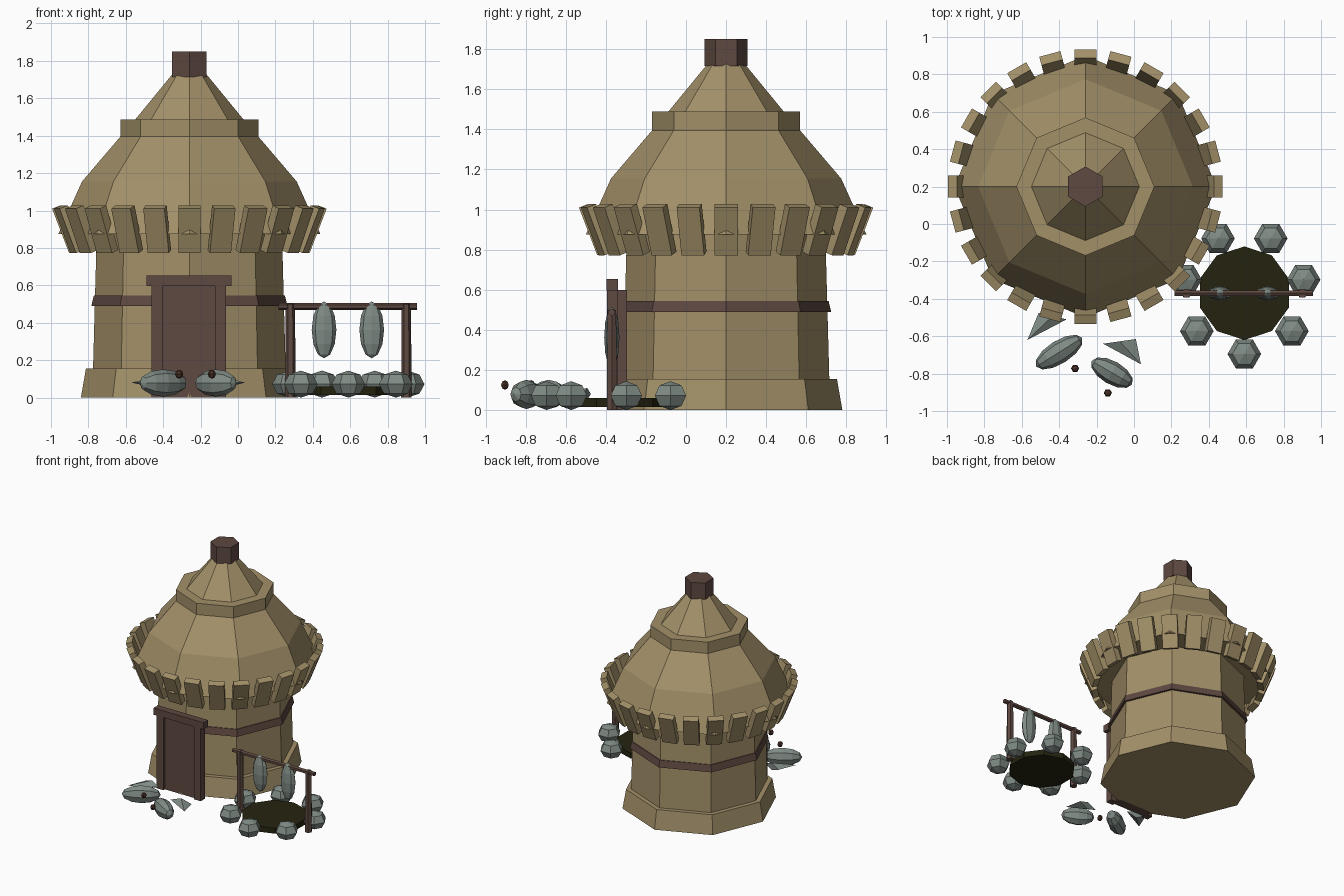
import bpy, bmesh, math
from mathutils import Matrix, Vector

if "Cube" in bpy.data.objects:
    bpy.data.objects.remove(bpy.data.objects["Cube"])


def material(name, rgb):
    m = bpy.data.materials.new(name)
    m.diffuse_color = (*rgb, 1)
    m.use_nodes = True
    m.node_tree.nodes["Principled BSDF"].inputs["Base Color"].default_value = m.diffuse_color
    return m


TAN = material("straw_tan", (0.365, 0.28, 0.14))
BROWN = material("dark_wood", (0.112, 0.065, 0.052))
GREY = material("stone_grey", (0.215, 0.26, 0.235))
POOL = material("pool_dark", (0.018, 0.017, 0.005))
EYE = material("bead_brown", (0.07, 0.032, 0.022))


def finish(name, bm, mat, matrix):
    bmesh.ops.recalc_face_normals(bm, faces=bm.faces)
    bm.transform(matrix)
    me = bpy.data.meshes.new(name)
    bm.to_mesh(me)
    bm.free()
    me.materials.append(mat)
    ob = bpy.data.objects.new(name, me)
    bpy.context.collection.objects.link(ob)
    return ob


def lathe(name, profile, n, mat, matrix=Matrix(), phase=0.0):
    """Spin (radius, z) points into an n-sided closed solid."""
    bm = bmesh.new()
    rings = []
    for r, z in profile:
        if r == 0:
            rings.append([bm.verts.new((0, 0, z))])
        else:
            rings.append([bm.verts.new((r * math.cos(phase + math.tau * i / n),
                                        r * math.sin(phase + math.tau * i / n), z))
                          for i in range(n)])
    for a, b in zip(rings, rings[1:]):
        for i in range(n):
            j = (i + 1) % n
            if len(a) == 1:
                bm.faces.new((a[0], b[j], b[i]))
            elif len(b) == 1:
                bm.faces.new((a[i], a[j], b[0]))
            else:
                bm.faces.new((a[i], a[j], b[j], b[i]))
    for ring in (rings[0], rings[-1]):
        if len(ring) > 1:
            bm.faces.new(ring)
    return finish(name, bm, mat, matrix)


def ball(name, scale, n, rings, mat, matrix):
    prof = [(0, -1)] + [(math.sin(math.pi * k / rings), -math.cos(math.pi * k / rings))
                        for k in range(1, rings)] + [(0, 1)]
    return lathe(name, prof, n, mat, matrix @ Matrix.Diagonal((*scale, 1)))


def box(name, size, mat, matrix):
    bm = bmesh.new()
    bmesh.ops.create_cube(bm, size=1)
    return finish(name, bm, mat, matrix @ Matrix.Diagonal((*size, 1)))


def at(x, y, z=0.0):
    return Matrix.Translation((x, y, z))


def rot(deg, axis):
    return Matrix.Rotation(math.radians(deg), 4, axis)


# Hut body
hut = at(-0.26, 0.2)
lathe("base_plinth", [(0.58, 0), (0.553, 0.155)], 8, TAN, hut)
lathe("wall", [(0.52, 0.01), (0.515, 0.155), (0.495, 0.885)], 8, TAN, hut)
lathe("wall_band", [(0.524, 0.49), (0.511, 0.545)], 8, BROWN, hut)

# Roof in stepped tiers with a chimney cap
lathe("roof", [(0.70, 0.875), (0.574, 1.155), (0.365, 1.40)], 8, TAN, hut)
lathe("roof_collar", [(0.369, 1.39), (0.369, 1.488)], 8, TAN, hut)
lathe("roof_peak", [(0.295, 1.48), (0.09, 1.73)], 8, TAN, hut)
lathe("roof_cap", [(0.107, 1.715), (0.107, 1.85)], 6, BROWN, hut, math.pi / 2)

# Ring of eave planks leaning outward at the top
for i in range(24):
    box(f"eave_plank_{i}", (0.05, 0.117, 0.255), TAN,
        hut @ rot(15 * i, 'Z') @ at(0.665, 0, 0.90) @ rot(21, 'Y'))

# Door
box("door_panel", (0.30, 0.08, 0.60), BROWN, at(-0.263, -0.335, 0.30))
for s in (-1, 1):
    box("door_post", (0.06, 0.055, 0.60), BROWN, at(-0.263 + s * 0.17, -0.367, 0.30))
box("door_lintel", (0.455, 0.058, 0.056), BROWN, at(-0.263, -0.367, 0.625))

# Pool with a ring of stones
pool = at(0.59, -0.37)
lathe("pool", [(0.25, 0.015), (0.25, 0.06)], 10, POOL, pool, math.pi / 2)
for i in range(7):
    a = math.radians(-90 + i * 360 / 7)
    ball(f"pool_stone_{i}", (0.09, 0.09, 0.072), 6, 4, GREY,
         pool @ at(0.325 * math.cos(a), 0.325 * math.sin(a), 0.072))

# Drying rack
for x in (0.28, 0.90):
    lathe("rack_post", [(0.028, 0), (0.025, 0.5)], 6, BROWN, at(x, -0.37))
lathe("rack_beam", [(0.018, -0.37), (0.018, 0.37)], 6, BROWN,
      at(0.587, -0.37, 0.487) @ rot(90, 'Y'))
for x in (0.46, 0.715):
    ball("hanging_fish", (0.066, 0.038, 0.152), 8, 6, GREY, at(x, -0.37, 0.362))


# Fish on the ground, each with a flat pointed tail and a bead eye
def tail(name, tip, a, b, z):
    mid = (Vector(a) + Vector(b)) / 2
    bm = bmesh.new()
    t, p, q, u, d = [bm.verts.new(c) for c in (
        (*tip, z), (*a, z), (*b, z), (*mid, z + 0.03), (*mid, z - 0.03))]
    for f in ((t, p, u), (t, u, q), (t, q, d), (t, d, p), (p, d, q, u)):
        bm.faces.new(f)
    finish(name, bm, GREY, Matrix())


for x, y, ang, half in ((-0.40, -0.685, 32, 0.145), (-0.118, -0.795, -30, 0.125)):
    ball("ground_fish", (0.073, 0.062, half), 8, 6, GREY,
         at(x, y, 0.078) @ rot(ang, 'Z') @ rot(90, 'Y'))
tail("fish_tail_left", (-0.57, -0.62), (-0.51, -0.475), (-0.36, -0.51), 0.08)
tail("fish_tail_right", (0.037, -0.75), (-0.165, -0.64), (0.01, -0.615), 0.08)
for x, y in ((-0.315, -0.772), (-0.14, -0.903)):
    ball("fish_eye", (0.022, 0.022, 0.024), 6, 4, EYE, at(x, y, 0.125))
